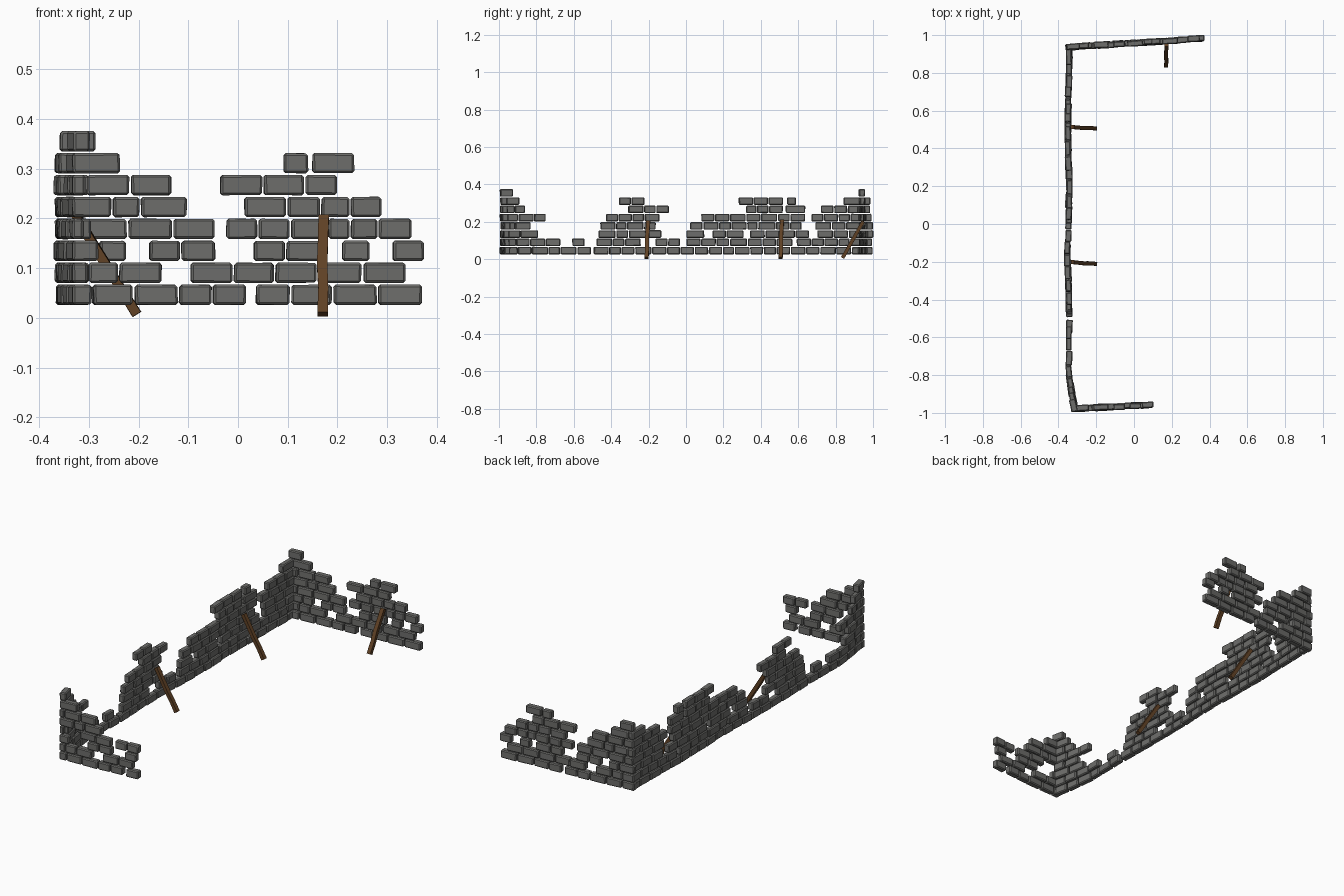
import bpy, bmesh, math, random
from mathutils import Matrix, Vector

if "Cube" in bpy.data.objects:
    bpy.data.objects.remove(bpy.data.objects["Cube"])

random.seed(7)
PITCH, Z0, BRICK_H, THICK = 0.0441, 0.0255, 0.0415, 0.033


def material(name, color):
    m = bpy.data.materials.new(name)
    m.diffuse_color = (*color, 1)
    m.use_nodes = True
    m.node_tree.nodes["Principled BSDF"].inputs["Base Color"].default_value = m.diffuse_color
    return m


STONE = material("grey stone", (0.155, 0.155, 0.148))
WOOD = material("brown wood", (0.115, 0.052, 0.018))


def finish(bm, name, mat):
    bmesh.ops.recalc_face_normals(bm, faces=bm.faces)
    me = bpy.data.meshes.new(name)
    bm.to_mesh(me)
    bm.free()
    me.materials.append(mat)
    ob = bpy.data.objects.new(name, me)
    bpy.context.collection.objects.link(ob)
    return ob


def add_brick(bm, a, b, z):
    """One chipped, bevelled stone between ground points a and b."""
    d = b - a
    mid = (a + b) / 2
    side = Vector((-d.y, d.x)).normalized() * random.uniform(-0.003, 0.003)
    ang = math.atan2(d.y, d.x) + random.uniform(-0.03, 0.03)
    mat = (Matrix.Translation((mid.x + side.x, mid.y + side.y, z + BRICK_H / 2))
           @ Matrix.Rotation(ang, 4, 'Z')
           @ Matrix.Diagonal((d.length - 0.002, THICK * random.uniform(0.9, 1.1), BRICK_H, 1)))
    t = bmesh.new()
    bmesh.ops.create_cube(t, size=1)
    for v in t.verts:
        v.co.x *= random.uniform(0.94, 1.0)
        v.co.y *= random.uniform(0.86, 1.02)
        v.co.z *= random.uniform(0.95, 1.0)
    bmesh.ops.transform(t, matrix=mat, verts=t.verts)
    bmesh.ops.bevel(t, geom=t.edges[:], offset=0.0045, segments=1,
                    affect='EDGES', clamp_overlap=True)
    me = bpy.data.meshes.new("tmp")
    t.to_mesh(me)
    t.free()
    bm.from_mesh(me)
    bpy.data.meshes.remove(me)


def wall(name, rows, path, size=None):
    """rows: per course a list of runs; each run lists its joints.
    With size given, runs are split evenly into stones of about that length."""
    bm = bmesh.new()
    for r, runs in enumerate(rows):
        for run in runs:
            joints = list(run)
            if size:
                s, e = run
                n = max(1, round((e - s) / size))
                joints = [s + (e - s) * i / n for i in range(n + 1)]
                for i in range(1, n):
                    joints[i] += random.uniform(-0.012, 0.012)
            for s, e in zip(joints, joints[1:]):
                add_brick(bm, path(s), path(e), Z0 + r * PITCH)
    return finish(bm, name, STONE)


# Ground lines of the three walls
def long_path(y):
    lean = 0.035 * max(0, (-0.76 - y) / 0.22)
    return Vector((-0.347 + lean + 0.004 * math.sin(y * 9), y))


def back_path(x):
    return Vector((x, 0.936 + (x + 0.35) * 0.064))


def front_path(x):
    return Vector((x, -0.979 + (x + 0.335) * 0.05))


# Long wall, runs along y
wall("long_wall", [
    [(-.975, -.505), (-.495, .95)],
    [(-.98, -.67), (-.61, -.54), (-.48, -.24), (-.165, -.03), (0, .57), (.59, .95)],
    [(-.975, -.79), (-.47, -.13), (0, .10), (.14, .31), (.34, .66), (.70, .95)],
    [(-.98, -.83), (-.46, -.16), (.02, .62), (.69, .95)],
    [(-.975, -.75), (-.43, -.14), (.08, .64), (.67, .95)],
    [(-.98, -.86), (-.31, -.09), (.32, .52), (.53, .64), (.72, .95)],
    [(-.975, -.89), (-.36, -.22), (.28, .52), (.54, .59), (.84, .95)],
    [(-.995, -.925)],
], long_path, 0.077)

# Back wall, joints along x
wall("back_wall", [
    [(-.365, -.295, -.21, -.12, -.052, .017), (.035, .105, .19, .28, .372)],
    [(-.365, -.30, -.24, -.152), (-.097, -.01, .073, .16, .25, .338)],
    [(-.365, -.28, -.224), (-.18, -.115, -.045), (.03, .095, .18), (.208, .265), (.31, .375)],
    [(-.36, -.31, -.222, -.131, -.045), (-.025, .04, .105, .18, .225, .281, .35)],
    [(-.365, -.33, -.253, -.197, -.101), (.011, .098, .166, .225, .29)],
    [(-.36, -.306, -.217, -.133), (-.037, .05, .134, .2)],
    [(-.36, -.335, -.236), (.09, .142), (.147, .235)],
    [(-.36, -.285)],
], back_path)

# Front wall, joints along x
wall("front_wall", [
    [(-.335, -.293, -.21, -.12, -.052, .017), (.035, .105)],
    [(-.335, -.302, -.24, -.152), (-.097, -.01, .073)],
    [(-.335, -.28), (-.18, -.115, -.045), (.03, .095)],
    [(-.335, -.31), (-.222, -.131, -.045), (-.025, .04, .105)],
    [(-.335, -.253, -.197, -.101)],
    [(-.335, -.306, -.217, -.133)],
    [(-.335, -.236)],
], front_path)


def prop(name, top, foot, width=0.021, depth=0.019):
    """Slightly crooked square timber leaning from foot up to top."""
    top, foot = Vector(top), Vector(foot)
    axis = (top - foot).normalized()
    side = axis.cross(Vector((0, 0, 1))).normalized()
    up = side.cross(axis)
    bm = bmesh.new()
    rings = []
    for i in range(5):
        c = foot.lerp(top, i / 4) + side * (0.0015 * math.sin(i * 2.1))
        k = 1 - 0.04 * (i % 2)
        rings.append([bm.verts.new(c + side * sx * width / 2 * k + up * sy * depth / 2 * k)
                      for sx, sy in ((-1, -1), (1, -1), (1, 1), (-1, 1))])
    for a, b in zip(rings, rings[1:]):
        for j in range(4):
            bm.faces.new((a[j], a[(j + 1) % 4], b[(j + 1) % 4], b[j]))
    bm.faces.new(rings[0])
    bm.faces.new(rings[-1])
    return finish(bm, name, WOOD)


# Timber props
prop("back_prop", (0.171, 0.948, 0.203), (0.170, 0.837, 0.007))
prop("long_prop_back", (-0.326, 0.512, 0.207), (-0.204, 0.506, 0.007))
prop("long_prop_front", (-0.326, -0.203, 0.203), (-0.203, -0.211, 0.007))
